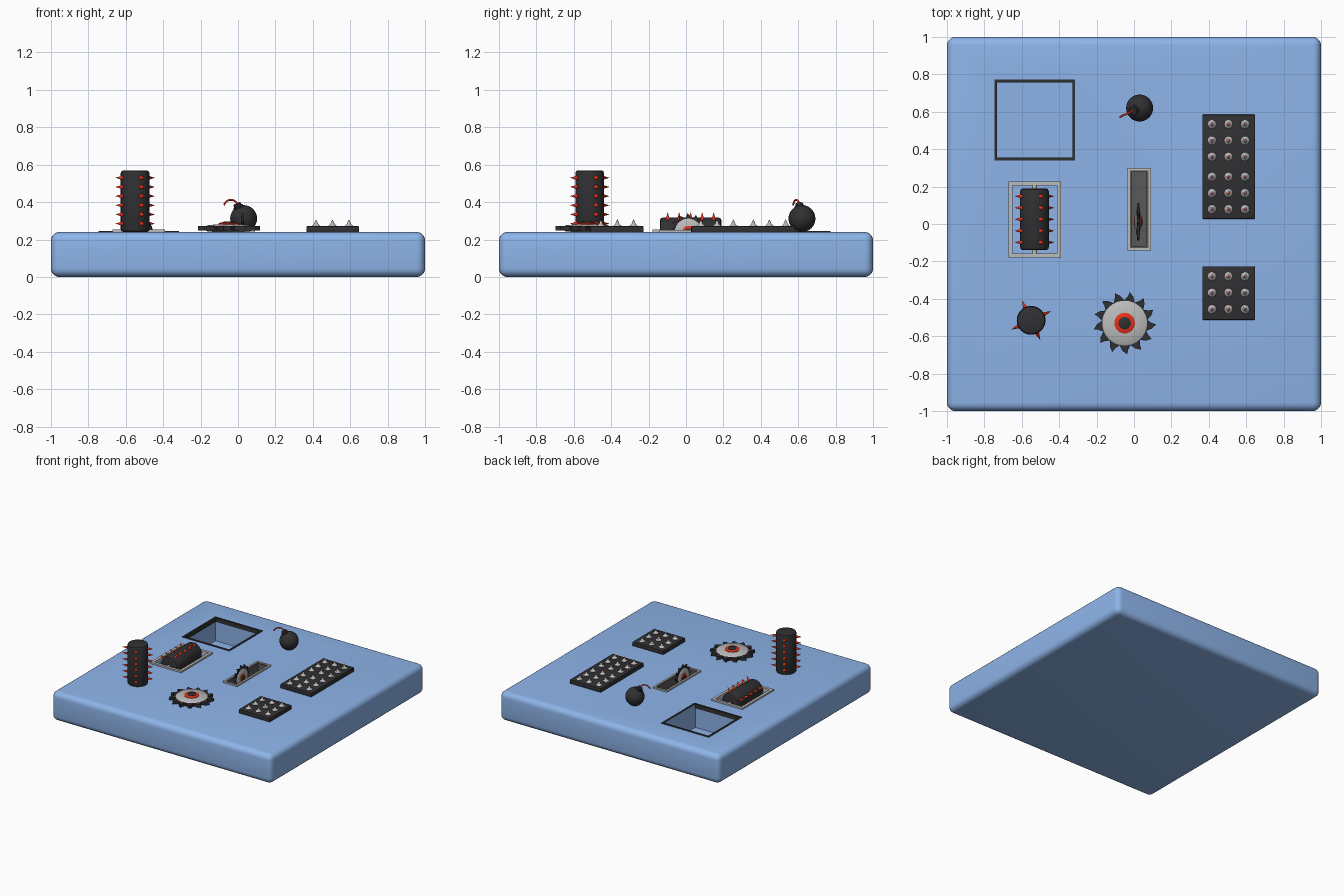
import bpy, bmesh
from math import radians, sin, cos, pi
from mathutils import Matrix, Vector

if "Cube" in bpy.data.objects:
    bpy.data.objects.remove(bpy.data.objects["Cube"])

TOP = 0.24
I = Matrix.Identity(4)
def T(x, y, z): return Matrix.Translation((x, y, z))
def R(deg, axis): return Matrix.Rotation(radians(deg), 4, axis)

def material(name, col):
    m = bpy.data.materials.new(name)
    m.diffuse_color = (*col, 1)
    m.use_nodes = True
    m.node_tree.nodes["Principled BSDF"].inputs["Base Color"].default_value = m.diffuse_color
    return m
BLUE = material("blue", (0.27, 0.46, 0.82))
DARK = material("dark", (0.03, 0.03, 0.033))
RED = material("red", (0.8, 0.03, 0.01))
STEEL = material("steel", (0.5, 0.5, 0.5))
GREY = material("dark_grey", (0.1, 0.1, 0.1))

def make(name, bm, mat, M=I, smooth=True):
    bmesh.ops.recalc_face_normals(bm, faces=bm.faces)
    me = bpy.data.meshes.new(name)
    bm.to_mesh(me)
    bm.free()
    ob = bpy.data.objects.new(name, me)
    bpy.context.collection.objects.link(ob)
    ob.matrix_world = M
    me.materials.append(mat)
    if smooth:
        bpy.ops.object.select_all(action='DESELECT')
        ob.select_set(True)
        bpy.context.view_layer.objects.active = ob
        bpy.ops.object.shade_smooth_by_angle(angle=radians(35))
    return ob

def add_box(bm, x0, x1, y0, y1, z0, z1):
    M = T((x0+x1)/2, (y0+y1)/2, (z0+z1)/2) @ Matrix.Diagonal((x1-x0, y1-y0, z1-z0, 1))
    bmesh.ops.create_cube(bm, size=1, matrix=M)

def box(name, mat, *b, bevel=0, seg=2):
    bm = bmesh.new()
    add_box(bm, *b)
    if bevel:
        bmesh.ops.bevel(bm, geom=bm.edges[:], offset=bevel, segments=seg, profile=0.5, affect='EDGES')
    return make(name, bm, mat)

def frame(name, mat, x0, x1, y0, y1, z0, z1, w):
    bm = bmesh.new()
    add_box(bm, x0, x0+w, y0, y1, z0, z1)
    add_box(bm, x1-w, x1, y0, y1, z0, z1)
    add_box(bm, x0+w, x1-w, y0, y0+w, z0, z1)
    add_box(bm, x0+w, x1-w, y1-w, y1, z0, z1)
    return make(name, bm, mat, smooth=False)

def lathe(name, prof, mat, M=I, n=32):
    bm = bmesh.new()
    rings = [[bm.verts.new((r*cos(2*pi*i/n), r*sin(2*pi*i/n), z)) for i in range(n)] for r, z in prof]
    for a, b in zip(rings, rings[1:]):
        for i in range(n):
            bm.faces.new((a[i], a[(i+1) % n], b[(i+1) % n], b[i]))
    bm.faces.new(rings[0])
    bm.faces.new(rings[-1])
    return make(name, bm, mat, M)

def cones(name, mat, places, r, h, M=I, tip=0.0, n=12):
    bm = bmesh.new()
    for P in places:
        bmesh.ops.create_cone(bm, cap_ends=True, segments=n, radius1=r, radius2=tip, depth=h,
                              matrix=P @ T(0, 0, h/2))
    return make(name, bm, mat, M)

# rounded slab with pockets cut into it
slab = box("base_slab", BLUE, -1, 1, -1, 1, 0, TOP, bevel=0.045, seg=5)
pockets = [(-0.74, -0.33, 0.35, 0.765, 0.05, 0.4), (-0.65, -0.41, -0.16, 0.21, 0.1, 0.4),
           (-0.025, 0.08, -0.13, 0.29, 0.12, 0.4)]
bm = bmesh.new()
for p in pockets:
    add_box(bm, *p)
cutter = make("pocket_cutter", bm, BLUE, smooth=False)
cutter.hide_render = True
mod = slab.modifiers.new("pockets", 'BOOLEAN')
mod.operation = 'DIFFERENCE'
mod.solver = 'EXACT'
mod.object = cutter
bpy.context.view_layer.objects.active = slab
bpy.ops.object.modifier_apply(modifier=mod.name)
bpy.data.objects.remove(cutter)

# pit rim
frame("pit_rim", DARK, -0.747, -0.315, 0.34, 0.772, TOP-0.03, TOP+0.005, 0.015)

# spiked roller: 4 rows of spikes around a rounded cylinder, axis +z
def roller(name, M, count, z0, step, turn):
    r, h, b = 0.077, 0.33, 0.015
    lathe(name, [(r-b, 0), (r-b*0.3, b*0.3), (r, b), (r, h-b), (r-b*0.3, h-b*0.3), (r-b, h)], DARK, M, 32)
    spots = [R(turn+90*k, 'Z') @ T(r-0.004, 0, z0+step*i) @ R(90, 'Y')
             for k in range(4) for i in range(count)]
    cones(name + "_spikes", RED, spots, 0.012, 0.044, M)
roller("standing_roller", T(-0.55, -0.515, TOP), 6, 0.045, 0.049, 25)
roller("lying_roller", T(-0.532, 0.19, 0.24) @ R(90, 'X'), 5, 0.042, 0.0615, 65)
frame("roller_frame", STEEL, -0.672, -0.39, -0.18, 0.228, TOP-0.01, TOP+0.013, 0.022)
lathe("roller_axle", [(0.013, 0), (0.013, 0.39)], STEEL, T(-0.532, 0.22, 0.24) @ R(90, 'X'), 16)

# circular saw: toothed ring, domed steel disc, red collar, dark cap, axis z
def saw(name, M, n=13):
    bm = bmesh.new()
    t, step = 0.012, 2*pi/n
    pts = []
    for i in range(n):
        for r, f in ((0.122, 0.0), (0.148, 0.3), (0.168, 0.62), (0.145, 0.72)):
            a = (i+f)*step
            pts.append(Vector((r*cos(a), r*sin(a), 0)))
    lo = [bm.verts.new(p - Vector((0, 0, t))) for p in pts]
    hi = [bm.verts.new(p + Vector((0, 0, t))) for p in pts]
    bm.faces.new(lo)
    bm.faces.new(hi)
    for i in range(len(pts)):
        j = (i+1) % len(pts)
        bm.faces.new((lo[i], lo[j], hi[j], hi[i]))
    make(name + "_teeth", bm, DARK, M, smooth=False)
    for part, mat, prof in (("disc", STEEL, [(0.12, 0.0125), (0.115, 0.016), (0.05, 0.022)]),
                            ("collar", RED, [(0.055, 0.021), (0.055, 0.025), (0.045, 0.03)]),
                            ("cap", DARK, [(0.033, 0.028), (0.033, 0.032), (0.024, 0.037)])):
        full = [(r, -z) for r, z in reversed(prof)] + prof
        lathe(name + "_" + part, full, mat, M, 32)
saw("flat_saw", T(-0.05, -0.53, 0.26) @ R(8, 'Z'))
saw("upright_saw", T(0.022, 0.012, 0.24) @ R(90, 'Y') @ Matrix.Scale(0.6, 4))

# slot that the upright saw runs in
frame("saw_slot_frame", STEEL, -0.037, 0.092, -0.142, 0.3, TOP-0.01, TOP+0.012, 0.015)
frame("saw_slot_lining", GREY, -0.025, 0.08, -0.13, 0.29, 0.121, TOP+0.006, 0.012)
box("saw_slot_floor", GREY, -0.024, 0.079, -0.129, 0.289, 0.121, 0.135)

# spike plates
def plate(name, y0, y1, rows):
    box(name, DARK, 0.365, 0.648, y0, y1, TOP-0.005, 0.272, bevel=0.006)
    spots = [T(x, y, 0.27) for x in (0.417, 0.505, 0.593) for y in rows]
    cones(name + "_studs", STEEL, spots, 0.025, 0.012, tip=0.012, n=16)
    cones(name + "_points", STEEL, [P @ T(0, 0, 0.011) for P in spots], 0.012, 0.018, tip=0.005)
    cones(name + "_tips", RED, [P @ T(0, 0, 0.028) for P in spots], 0.005, 0.009)
plate("long_spike_plate", 0.027, 0.585, (0.533, 0.446, 0.36, 0.253, 0.166, 0.08))
plate("short_spike_plate", -0.513, -0.226, (-0.28, -0.367, -0.455))

# round bomb with a tilted neck and curled fuse
bm = bmesh.new()
bmesh.ops.create_uvsphere(bm, u_segments=32, v_segments=16, radius=0.072)
C = T(0.03, 0.62, 0.312)
make("bomb_body", bm, DARK, C)
tilt = Vector((-0.035, -0.015, 0.075)).to_track_quat('Z', 'Y').to_matrix().to_4x4()
lathe("bomb_neck", [(0.028, 0.05), (0.028, 0.073), (0.021, 0.076), (0.021, 0.088)], DARK, C @ tilt, 20)
cu = bpy.data.curves.new("bomb_fuse", 'CURVE')
cu.dimensions = '3D'
cu.bevel_depth = 0.005
cu.bevel_resolution = 2
sp = cu.splines.new('BEZIER')
path = [(-0.003, 0.607, 0.39), (-0.015, 0.6, 0.404), (-0.035, 0.59, 0.412), (-0.06, 0.58, 0.405), (-0.075, 0.572, 0.385)]
sp.bezier_points.add(len(path)-1)
for bp, p in zip(sp.bezier_points, path):
    bp.co = p
    bp.handle_left_type = bp.handle_right_type = 'AUTO'
cu.use_fill_caps = True
cu.materials.append(RED)
bpy.context.collection.objects.link(bpy.data.objects.new("bomb_fuse", cu))
